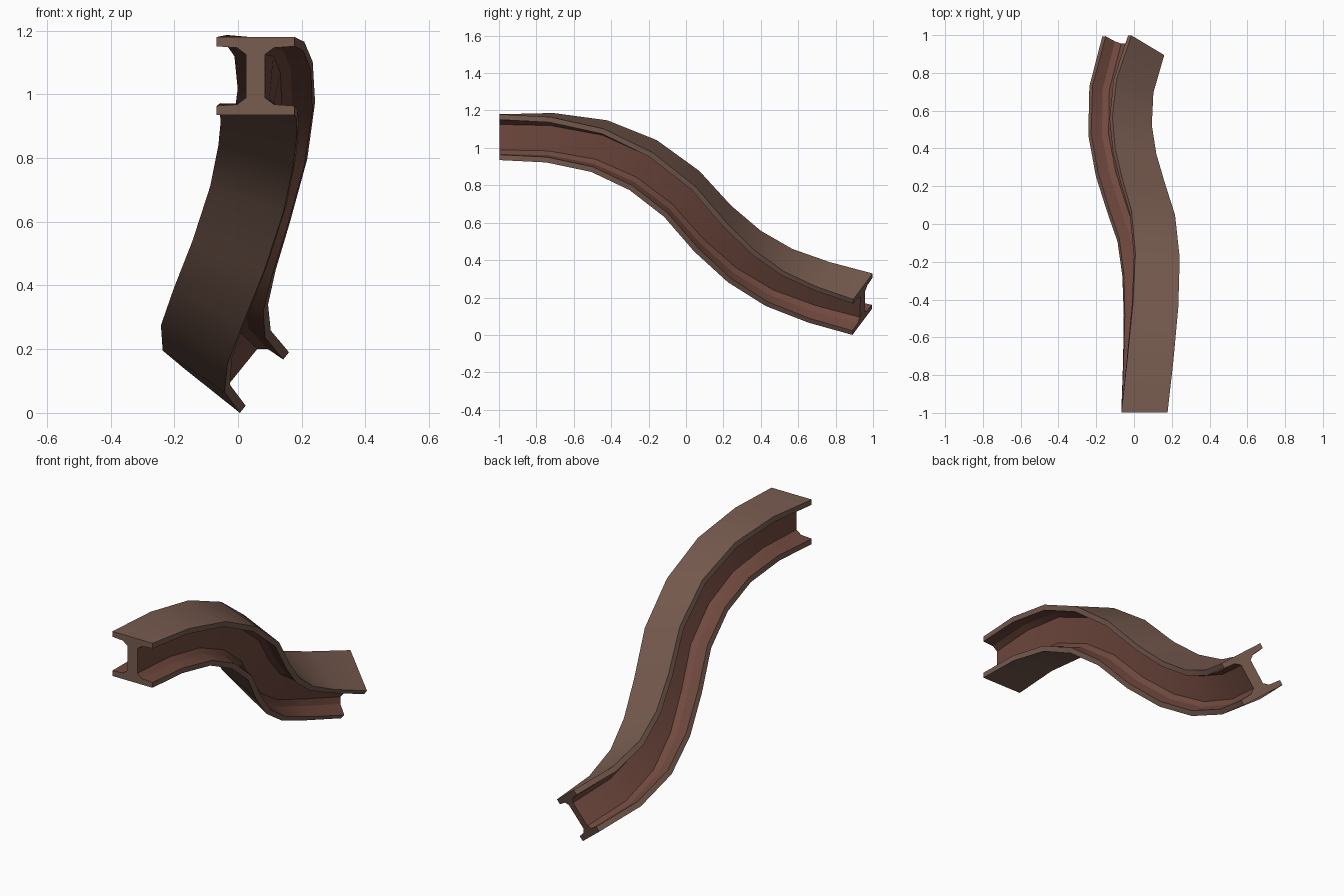
import bpy, bmesh
from math import radians, cos, sin
from mathutils import Vector

if "Cube" in bpy.data.objects:
    bpy.data.objects.remove(bpy.data.objects["Cube"])


def material(name, rgb):
    m = bpy.data.materials.new(name)
    m.diffuse_color = (*rgb, 1)
    m.use_nodes = True
    m.node_tree.nodes["Principled BSDF"].inputs["Base Color"].default_value = m.diffuse_color
    return m


flange_brown = material("flange brown", (0.188, 0.107, 0.08))
web_brown = material("reddish web brown", (0.165, 0.068, 0.05))

# Bent centre line of the beam: x, y, z, roll in degrees
path = [
    (0.057, -1.00, 1.058, 0), (0.077, -0.73, 1.055, 5),
    (0.092, -0.465, 1.01, 11), (0.092, -0.23, 0.908, 18),
    (0.067, -0.025, 0.755, 26), (0.012, 0.14, 0.57, 32),
    (-0.04, 0.31, 0.42, 33), (-0.072, 0.495, 0.308, 33),
    (-0.065, 0.71, 0.228, 34), (-0.002, 0.942, 0.165, 36),
]
points = [Vector(p[:3]) for p in path]

# I-beam section: one quarter, mirrored into a closed loop
quarter = [(0.1225, 0.1225), (0.1225, 0.0935), (0.058, 0.089), (0.03, 0.068)]
right = quarter + [(x, -z) for x, z in reversed(quarter)]
section = right + [(-x, z) for x, z in reversed(right)]
n = len(section)

# Sweep the section along the path
bm = bmesh.new()
rings = []
for i, p in enumerate(points):
    if i == 0:
        t = Vector((0, 1, 0))
    elif i == len(points) - 1:
        t = Vector((0.318, 0.906, -0.28))
    else:
        t = points[i + 1] - points[i - 1]
    t.normalize()
    side = t.cross(Vector((0, 0, 1))).normalized()
    up = side.cross(t)
    a = radians(path[i][3])
    x_axis = side * cos(a) - up * sin(a)
    z_axis = up * cos(a) + side * sin(a)
    rings.append([bm.verts.new(p + x_axis * x + z_axis * z) for x, z in section])

for a, b in zip(rings, rings[1:]):
    for k in range(n):
        f = bm.faces.new((a[k], a[(k + 1) % n], b[(k + 1) % n], b[k]))
        # the channel on each side of the web is redder than the flanges
        f.material_index = 1 if 1 <= k % 8 <= 5 else 0

# End caps: two flanges and the web between them
for r in (rings[0], rings[-1]):
    bm.faces.new([r[k] for k in (0, 1, 2, 3, 12, 13, 14, 15)])
    bm.faces.new([r[k] for k in (3, 4, 11, 12)])
    bm.faces.new([r[k] for k in (4, 5, 6, 7, 8, 9, 10, 11)])
bmesh.ops.recalc_face_normals(bm, faces=bm.faces)

# Rest on z = 0, centred on x and y
lo = [min(v.co[k] for v in bm.verts) for k in range(3)]
hi = [max(v.co[k] for v in bm.verts) for k in range(3)]
shift = Vector((-(lo[0] + hi[0]) / 2, -(lo[1] + hi[1]) / 2, -lo[2]))
bmesh.ops.translate(bm, verts=bm.verts, vec=shift)

mesh = bpy.data.meshes.new("bent_beam")
bm.to_mesh(mesh)
bm.free()
mesh.materials.append(flange_brown)
mesh.materials.append(web_brown)
beam = bpy.data.objects.new("bent_beam", mesh)
bpy.context.collection.objects.link(beam)
bpy.context.view_layer.objects.active = beam
beam.select_set(True)
bpy.ops.object.shade_smooth_by_angle(angle=radians(28))
